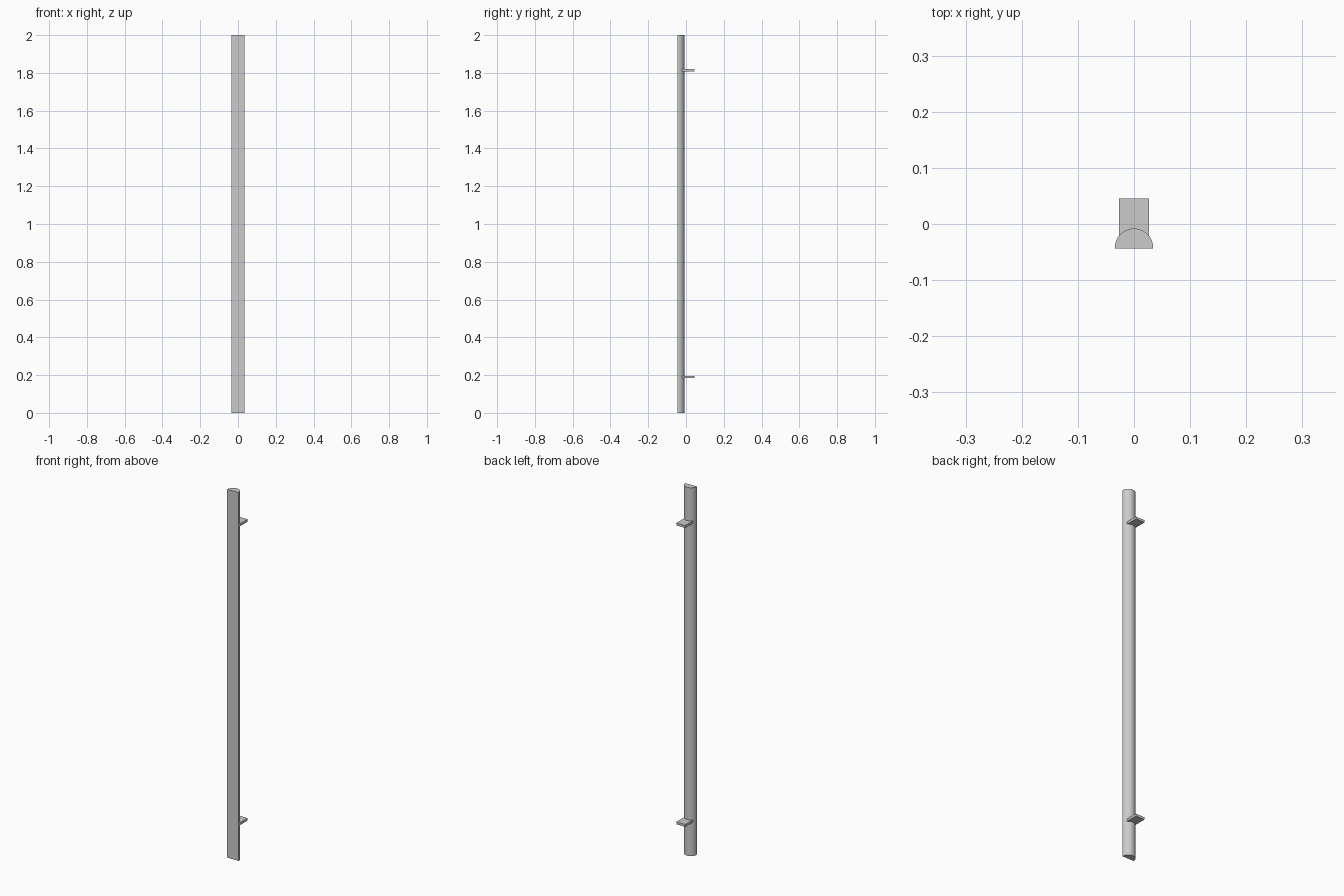
import bpy, bmesh, math

if "Cube" in bpy.data.objects:
    bpy.data.objects.remove(bpy.data.objects["Cube"])

HALF_W, FRONT, BACK, LIP = 0.034, -0.044, 0.045, 0.002
SEGMENTS = 24


def add_object(name, bm):
    bmesh.ops.recalc_face_normals(bm, faces=bm.faces)
    mesh = bpy.data.meshes.new(name)
    bm.to_mesh(mesh)
    bm.free()
    obj = bpy.data.objects.new(name, mesh)
    bpy.context.collection.objects.link(obj)
    return obj


def extrude_profile(name, points, z0, z1):
    bm = bmesh.new()
    face = bm.faces.new([bm.verts.new((x, y, z0)) for x, y in points])
    top = bmesh.ops.extrude_face_region(bm, geom=[face])["geom"]
    verts = [v for v in top if isinstance(v, bmesh.types.BMVert)]
    bmesh.ops.translate(bm, verts=verts, vec=(0, 0, z1 - z0))
    return add_object(name, bm)


# Grip bar: D-shaped section, flat front and rounded back
profile = [(-HALF_W, FRONT), (HALF_W, FRONT)]
for i in range(SEGMENTS + 1):
    a = math.pi * i / SEGMENTS
    profile.append((HALF_W * math.cos(a), FRONT + LIP + HALF_W * math.sin(a)))
bar = extrude_profile("grip_bar", profile, 0, 2)
bpy.context.view_layer.objects.active = bar
bar.select_set(True)
bpy.ops.object.shade_smooth_by_angle(angle=math.radians(30))

# Flat mounting brackets, set slightly into the rounded back
W, T, INNER = 0.0265, 0.0065, -0.022
plate = [(-W, INNER), (W, INNER), (W, BACK), (-W, BACK)]
for name, z in (("lower_bracket", 0.19), ("upper_bracket", 1.813)):
    extrude_profile(name, plate, z - T, z + T)
